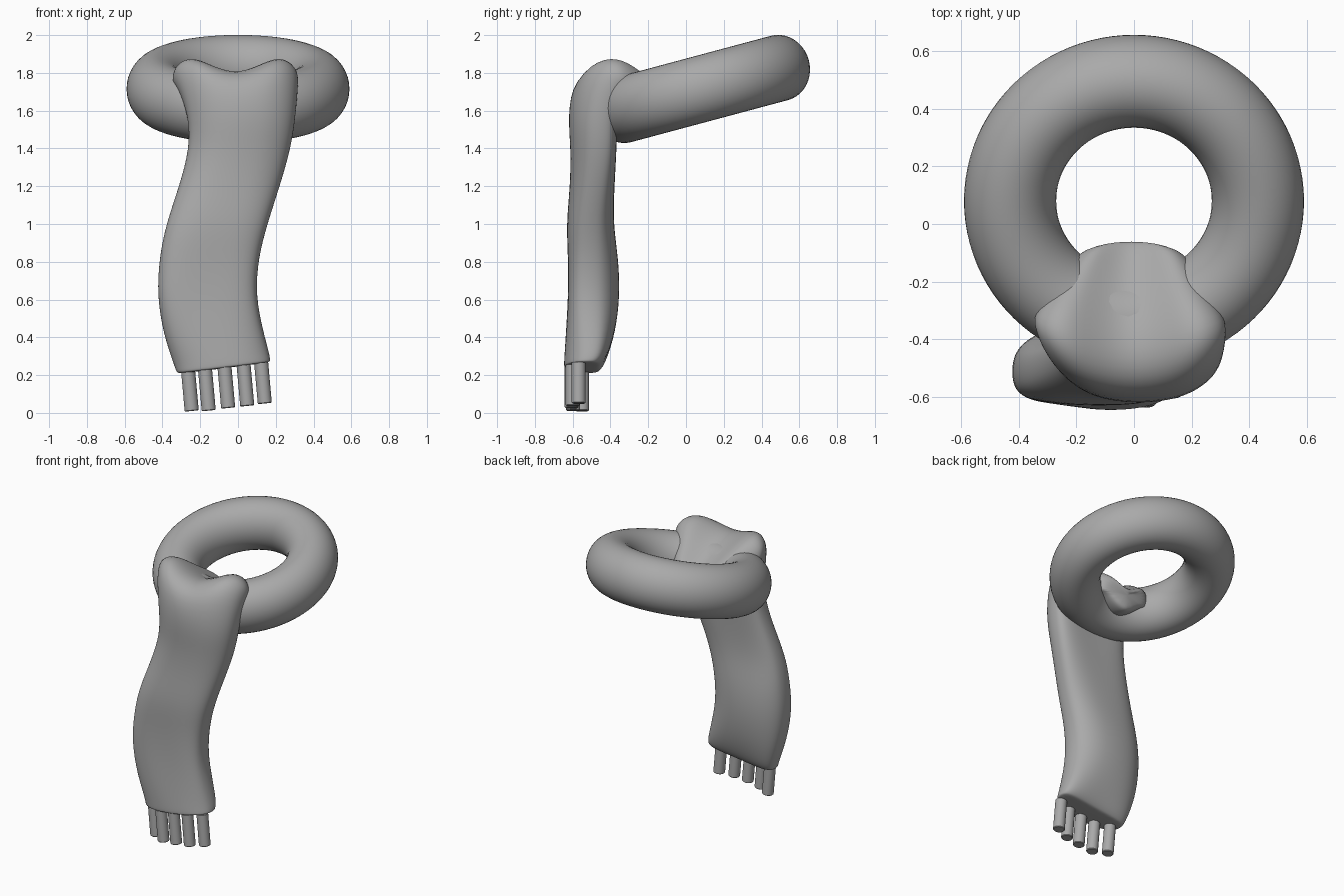
import bpy, bmesh
from math import sin, cos, pi, radians, copysign
from mathutils import Vector

if "Cube" in bpy.data.objects:
    bpy.data.objects.remove(bpy.data.objects["Cube"])

grey = bpy.data.materials.new("dark_grey")
grey.diffuse_color = (0.4, 0.4, 0.4, 1)
grey.use_nodes = True
grey.node_tree.nodes["Principled BSDF"].inputs["Base Color"].default_value = grey.diffuse_color


def make(name, bm, subsurf=0):
    bmesh.ops.recalc_face_normals(bm, faces=bm.faces)
    me = bpy.data.meshes.new(name)
    bm.to_mesh(me)
    bm.free()
    me.materials.append(grey)
    ob = bpy.data.objects.new(name, me)
    bpy.context.collection.objects.link(ob)
    bpy.context.view_layer.objects.active = ob
    ob.select_set(True)
    if subsurf:
        mod = ob.modifiers.new("smooth", 'SUBSURF')
        mod.levels = mod.render_levels = subsurf
        for p in me.polygons:
            p.use_smooth = True
    else:
        bpy.ops.object.shade_smooth_by_angle(angle=radians(40))
    ob.select_set(False)
    return ob


def loft(bm, rings):
    loops = [[bm.verts.new(p) for p in r] for r in rings]
    n = len(loops[0])
    for a, b in zip(loops, loops[1:]):
        for i in range(n):
            bm.faces.new((a[i], a[(i + 1) % n], b[(i + 1) % n], b[i]))
    bm.faces.new(loops[0])
    bm.faces.new(loops[-1])


# Neck loop: tilted ring with a slightly tall oval tube
bpy.ops.mesh.primitive_torus_add(major_radius=0.43, minor_radius=0.16, major_segments=96,
                                 minor_segments=40, location=(0, 0.08, 1.715),
                                 rotation=(radians(15), 0, 0))
ring = bpy.context.object
ring.name = "neck_loop"
ring.scale.z = 1.1
ring.data.materials.append(grey)
bpy.ops.object.shade_smooth()
ring.select_set(False)

# Hanging tail: x, y, z, half width, half thickness, facing angle, edge bend y, edge bend z
STATIONS = [
    (-0.075, -0.555, 0.236, 0.238, 0.085, 0, 0.03, 0),
    (-0.077, -0.552, 0.243, 0.250, 0.096, 0, 0.03, 0),
    (-0.085, -0.535, 0.28, 0.255, 0.112, 0, 0.03, 0),
    (-0.13, -0.505, 0.42, 0.265, 0.132, 0, 0.0, 0),
    (-0.168, -0.485, 0.62, 0.263, 0.138, 0, -0.03, 0),
    (-0.155, -0.49, 0.82, 0.264, 0.134, 0, -0.02, 0),
    (-0.113, -0.51, 1.0, 0.27, 0.125, 0, 0.0, 0),
    (-0.045, -0.497, 1.2, 0.268, 0.118, 0, 0.02, 0),
    (0.012, -0.49, 1.4, 0.27, 0.122, 0, 0.04, 0),
    (0.022, -0.50, 1.57, 0.285, 0.130, 3, 0.05, 0.0),
    (0.0, -0.485, 1.68, 0.32, 0.140, 35, 0.08, 0.05),
    (-0.015, -0.42, 1.70, 0.337, 0.122, 65, 0.07, 0.09),
    (-0.02, -0.33, 1.65, 0.325, 0.115, 95, 0.03, 0.11),
    (-0.02, -0.20, 1.595, 0.25, 0.100, 100, 0.0, 0.08),
    (-0.01, -0.09, 1.56, 0.20, 0.080, 105, -0.03, 0.07),
    (-0.01, -0.065, 1.555, 0.15, 0.05, 105, -0.02, 0.05),
]


def section(x, y, z, hw, ht, ang, by, bz, n=24):
    a = radians(ang)
    slant = 0.03 * max(0, 1 - (z - 0.24) / 0.3)
    pts = []
    for i in range(n):
        t = 2 * pi * i / n
        u = copysign(abs(cos(t)) ** 0.75, cos(t))
        v = copysign(abs(sin(t)) ** 0.75, sin(t)) * ht
        lobe = sin(2.0 * abs(u)) ** 2 * 1.15
        pts.append(Vector((x + hw * u, y - v * cos(a) + by * u * u,
                           z + v * sin(a) + bz * lobe + slant * u)))
    return pts


bm = bmesh.new()
loft(bm, [section(*s) for s in STATIONS])
make("scarf_tail", bm, 2)

# Fringe: five leaning cylinders along the bottom edge
for i, (x, y, z) in enumerate([(-0.245, -0.55, 0.01), (-0.155, -0.597, 0.012),
                               (-0.052, -0.605, 0.026), (0.049, -0.60, 0.037),
                               (0.142, -0.568, 0.05)]):
    bm = bmesh.new()
    rings = []
    for h, r in ((0, 0.033), (0.004, 0.037), (0.216, 0.037)):
        rings.append([(x - 0.09 * h + r * cos(2 * pi * k / 20),
                       y + r * sin(2 * pi * k / 20),
                       z + h + 0.1 * r * cos(2 * pi * k / 20)) for k in range(20)])
    loft(bm, rings)
    make("fringe_%d" % (i + 1), bm)
